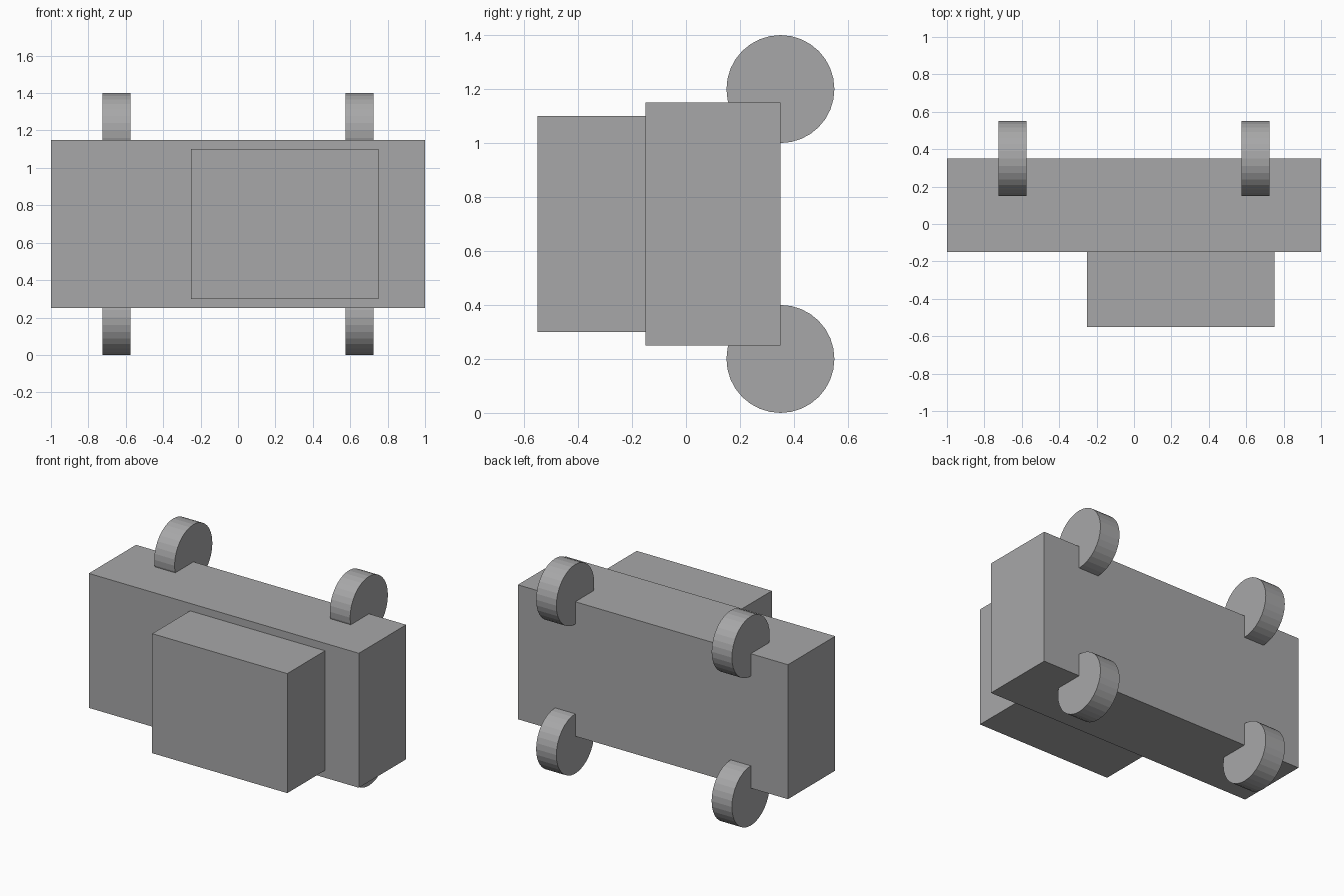
import bpy
import math

if "Cube" in bpy.data.objects:
    bpy.data.objects.remove(bpy.data.objects["Cube"])

# Mid-grey paint shared by all parts
paint = bpy.data.materials.new("grey_paint")
paint.diffuse_color = (0.39, 0.39, 0.395, 1)
paint.use_nodes = True
paint.node_tree.nodes["Principled BSDF"].inputs["Base Color"].default_value = paint.diffuse_color


def finish(name):
    obj = bpy.context.object
    obj.name = name
    obj.data.materials.append(paint)


def box(name, lo, hi):
    centre = [(a + b) / 2 for a, b in zip(lo, hi)]
    bpy.ops.mesh.primitive_cube_add(size=1, location=centre)
    bpy.context.object.scale = [b - a for a, b in zip(lo, hi)]
    bpy.ops.object.transform_apply(location=False, rotation=False, scale=True)
    finish(name)


def wheel(name, x, z):
    bpy.ops.mesh.primitive_cylinder_add(
        vertices=32, radius=0.2, depth=0.15,
        location=(x, 0.35, z), rotation=(0, math.pi / 2, 0))
    finish(name)


# Car lying on its side: roof towards the front, wheels towards the back
box("car_body", (-1, -0.15, 0.25), (1, 0.35, 1.15))
box("car_cabin", (-0.25, -0.55, 0.3), (0.75, -0.15, 1.1))

# Four wheels, one at each corner
for end, x in (("left", -0.65), ("right", 0.65)):
    for level, z in (("lower", 0.2), ("upper", 1.2)):
        wheel(f"{level}_{end}_wheel", x, z)
